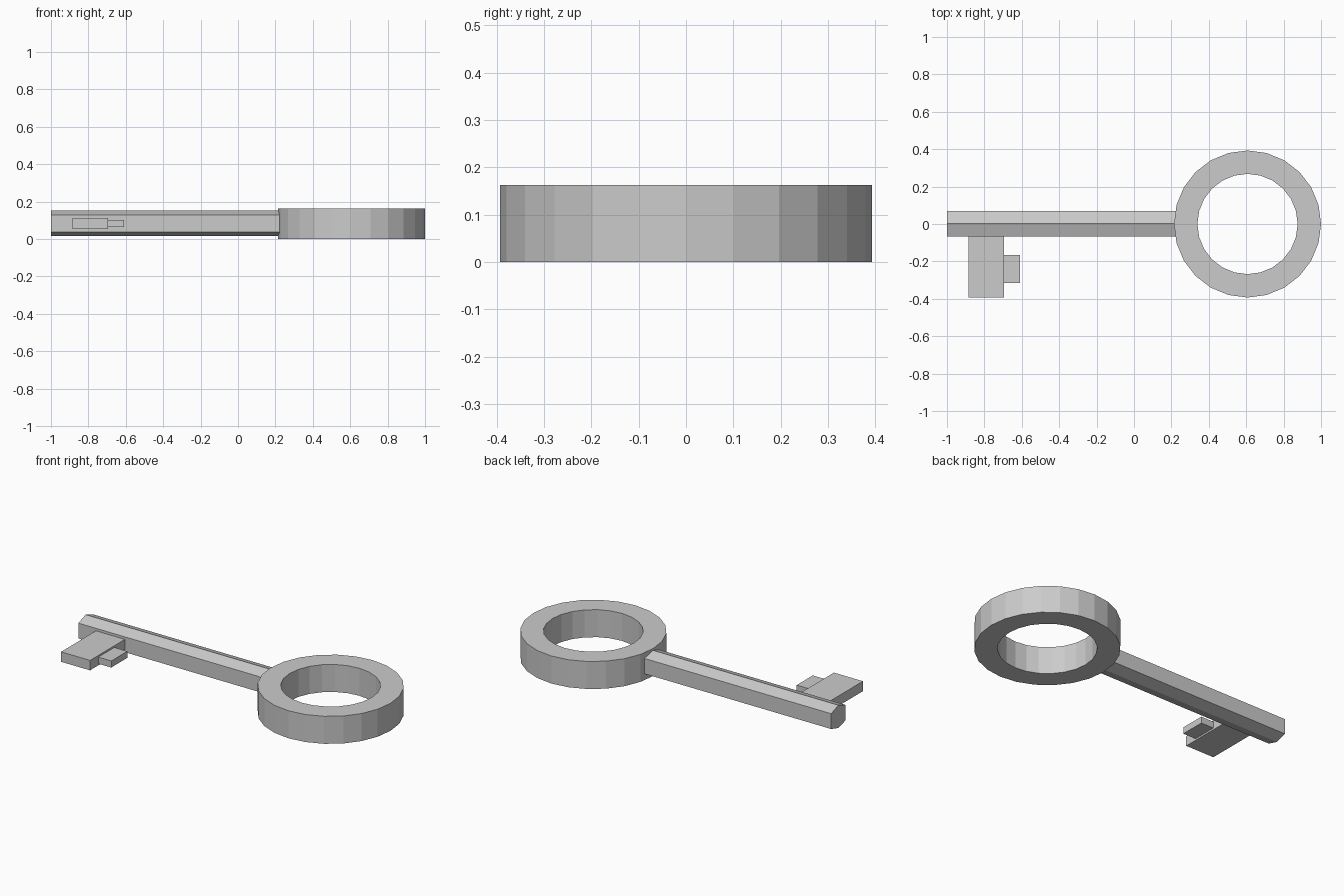
import bpy, bmesh
from math import cos, sin, tau

if "Cube" in bpy.data.objects:
    bpy.data.objects.remove(bpy.data.objects["Cube"])


def make_object(name, bm):
    bmesh.ops.recalc_face_normals(bm, faces=bm.faces)
    mesh = bpy.data.meshes.new(name)
    bm.to_mesh(mesh)
    bm.free()
    obj = bpy.data.objects.new(name, mesh)
    bpy.context.collection.objects.link(obj)
    return obj


def box(name, x, y, z):
    bm = bmesh.new()
    bmesh.ops.create_cube(bm, size=1)
    for v in bm.verts:
        for i, (lo, hi) in enumerate((x, y, z)):
            v.co[i] = hi if v.co[i] > 0 else lo
    return make_object(name, bm)


# bow: 24-sided ring with a rectangular section spun around its centre
SIDES, CX = 24, 0.607
bm = bmesh.new()
section = [(0.393, 0), (0.393, 0.163), (0.268, 0.163), (0.268, 0)]
rings = [[bm.verts.new((CX + r * cos(tau * i / SIDES), r * sin(tau * i / SIDES), z))
          for r, z in section] for i in range(SIDES)]
for i in range(SIDES):
    a, b = rings[i], rings[(i + 1) % SIDES]
    for k in range(4):
        n = (k + 1) % 4
        bm.faces.new((a[k], b[k], b[n], a[n]))
make_object("bow_ring", bm)

# shaft: six-sided bar with ridges on top and bottom
bm = bmesh.new()
profile = [(0.002, 0.152), (-0.066, 0.128), (-0.066, 0.037),
           (0.002, 0.017), (0.07, 0.037), (0.07, 0.128)]
face = bm.faces.new([bm.verts.new((-1.0, y, z)) for y, z in profile])
ext = bmesh.ops.extrude_face_region(bm, geom=[face], use_keep_orig=True)
moved = [g for g in ext["geom"] if isinstance(g, bmesh.types.BMVert)]
bmesh.ops.translate(bm, verts=moved, vec=(1.226, 0, 0))
make_object("shaft", bm)

# bit: large tooth with a smaller tooth on its side
box("large_tooth", (-0.885, -0.695), (-0.392, -0.06), (0.054, 0.113))
box("small_tooth", (-0.70, -0.61), (-0.315, -0.165), (0.064, 0.103))
